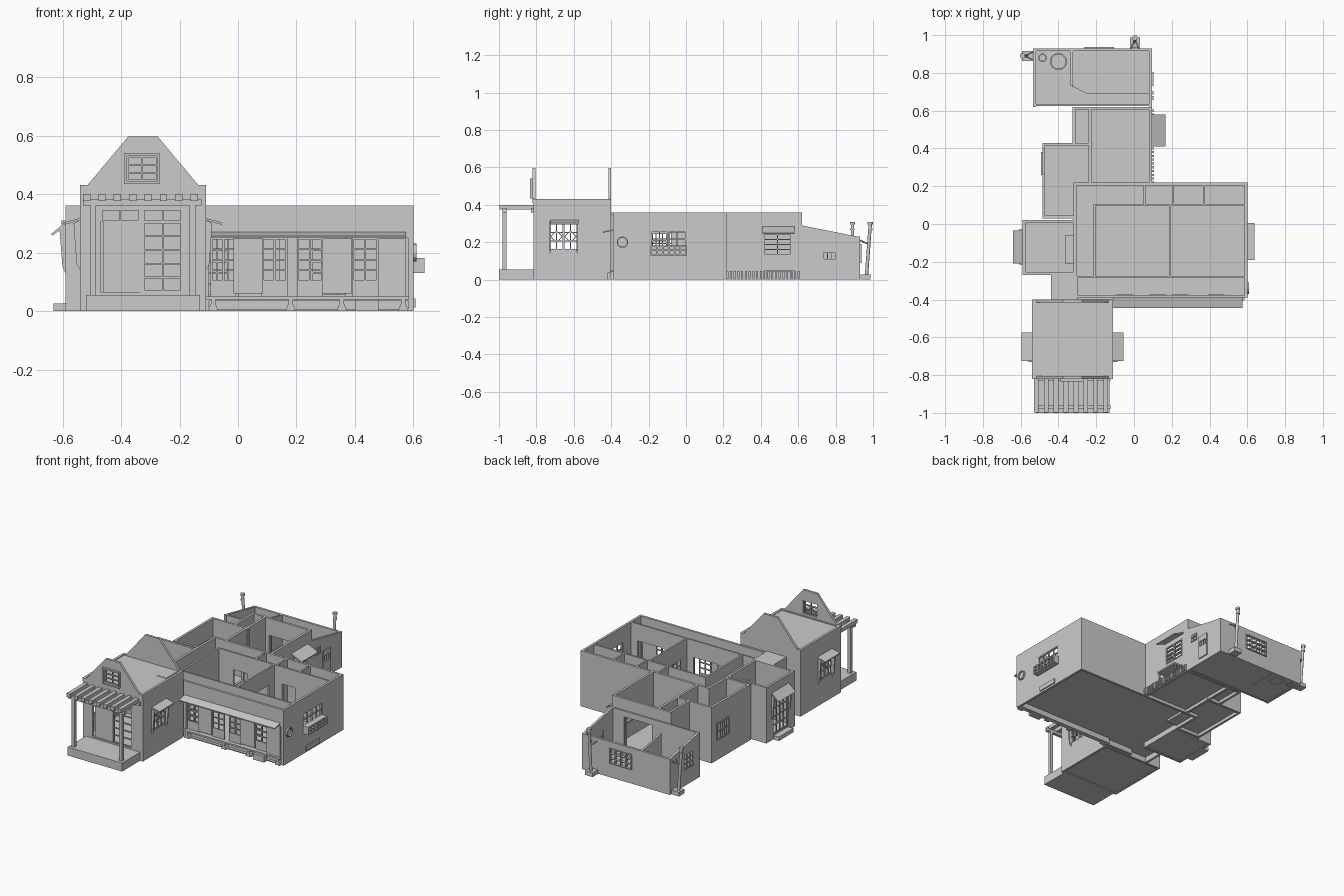
import bpy, bmesh, math
from mathutils import Vector


def finish(name, bm):
    bmesh.ops.recalc_face_normals(bm, faces=bm.faces)
    me = bpy.data.meshes.new(name)
    bm.to_mesh(me)
    bm.free()
    ob = bpy.data.objects.new(name, me)
    bpy.context.collection.objects.link(ob)
    return ob


def prism(name, axis, pts, a0, a1):
    # extrude a 2D profile: axis x -> (y,z), y -> (x,z), z -> (x,y)
    place = {'x': lambda a, u, v: (a, u, v), 'y': lambda a, u, v: (u, a, v), 'z': lambda a, u, v: (u, v, a)}[axis]
    bm = bmesh.new()
    lo = [bm.verts.new(place(a0, *p)) for p in pts]
    hi = [bm.verts.new(place(a1, *p)) for p in pts]
    bm.faces.new(lo)
    bm.faces.new(hi)
    for i in range(len(pts)):
        j = (i + 1) % len(pts)
        bm.faces.new((lo[i], lo[j], hi[j], hi[i]))
    return finish(name, bm)


def box(name, x0, x1, y0, y1, z0, z1):
    return prism(name, 'z', [(x0, y0), (x1, y0), (x1, y1), (x0, y1)], z0, z1)


def wall(name, axis, p0, p1, a0, a1, z0, z1, holes=(), top=None):
    # wall running along 'axis', p0..p1 thick, with rectangular holes (a0,a1,z0,z1)
    us = sorted({a0, a1, *[h[0] for h in holes], *[h[1] for h in holes]})
    vs = sorted({z0, z1, *[h[2] for h in holes], *[h[3] for h in holes]})
    bm = bmesh.new()
    grid = {}

    def vert(u, v):
        if (u, v) not in grid:
            z = top(u) if top and v == z1 else v
            grid[u, v] = bm.verts.new((u, p0, z) if axis == 'x' else (p0, u, z))
        return grid[u, v]
    for ua, ub in zip(us, us[1:]):
        for va, vb in zip(vs, vs[1:]):
            cu, cv = (ua + ub) / 2, (va + vb) / 2
            if not any(h[0] < cu < h[1] and h[2] < cv < h[3] for h in holes):
                bm.faces.new((vert(ua, va), vert(ub, va), vert(ub, vb), vert(ua, vb)))
    ext = bmesh.ops.extrude_face_region(bm, geom=bm.faces[:])
    d = Vector((0, p1 - p0, 0)) if axis == 'x' else Vector((p1 - p0, 0, 0))
    bmesh.ops.translate(bm, vec=d, verts=[g for g in ext['geom'] if isinstance(g, bmesh.types.BMVert)])
    return finish(name, bm)


def lattice(name, axis, p0, p1, a0, a1, z0, z1, n, m, bar=0.006):
    # window or door leaf with n x m open panes
    w, h = (a1 - a0 - bar) / n, (z1 - z0 - bar) / m
    us = [(a0 + bar + i * w, a0 + (i + 1) * w) for i in range(n)]
    vs = [(z0 + bar + j * h, z0 + (j + 1) * h) for j in range(m)]
    return wall(name, axis, p0, p1, a0, a1, z0, z1, [(*u, *v) for u in us for v in vs])


def rod(name, p, q, r, n=12):
    p, q = Vector(p), Vector(q)
    bm = bmesh.new()
    bmesh.ops.create_cone(bm, cap_ends=True, segments=n, radius1=r, radius2=r, depth=(q - p).length)
    bm.transform((q - p).to_track_quat('Z', 'Y').to_matrix().to_4x4())
    bmesh.ops.translate(bm, vec=(p + q) / 2, verts=bm.verts)
    return finish(name, bm)


def ring(name, c, axis, r, t, h, n=24):
    bm = bmesh.new()
    loops = [[bm.verts.new((rr * math.cos(i * math.tau / n), rr * math.sin(i * math.tau / n), z)) for i in range(n)]
             for rr, z in ((r, 0), (r, h), (r - t, h), (r - t, 0))]
    for k in range(4):
        for i in range(n):
            a, b = loops[k], loops[(k + 1) % 4]
            bm.faces.new((a[i], a[(i + 1) % n], b[(i + 1) % n], b[i]))
    ob = finish(name, bm)
    ob.location, ob.rotation_euler = c, (0, math.pi / 2 if axis == 'x' else 0, 0)
    return ob


T = 0.015
# front hall: walls, attic floor and gables
side_win = (-0.73, -0.58, 0.16, 0.30)
for s, x0, x1 in ((-1, -0.54, -0.54 + T), (1, -0.11 - T, -0.11)):
    out = x0 if s < 0 else x1
    wall('hall_side_wall', 'y', x0, x1, -0.81, -0.40, 0, 0.43, [side_win])
    for y in (-0.73, -0.655):
        lattice('hall_window', 'y', x0 + 0.003, x1 - 0.003, y, y + 0.075, 0.16, 0.30, 2, 3, 0.005)
        ring('hall_window_diamond', (x0 + 0.003, y + 0.0375, 0.23), 'x', 0.034, 0.006, 0.009, 4)
    prism('hall_window_awning', 'y', [(out, 0.31), (out + s * 0.055, 0.295), (out + s * 0.055, 0.303), (out, 0.318)], -0.725, -0.575)
    for y in (-0.73, -0.585):
        prism('awning_bracket', 'y', [(out, 0.14), (out + s * 0.012, 0.16), (out + s * 0.022, 0.30), (out, 0.31)], y, y + 0.008)
wall('hall_front_wall', 'x', -0.815, -0.80, -0.54, -0.11, 0, 0.43, [(-0.47, -0.19, 0.065, 0.35)])
wall('hall_back_wall', 'x', -0.415, -0.40, -0.54, -0.11, 0, 0.43, [(-0.42, -0.32, 0.06, 0.27)])
box('hall_floor', -0.53, -0.12, -0.81, -0.41, 0.005, 0.055)
box('attic_floor', -0.53, -0.12, -0.81, -0.41, 0.41, 0.425)
box('attic_hatch', -0.205, -0.135, -0.54, -0.425, 0.425, 0.428)
gable = [(-0.54, 0.43), (-0.515, 0.43), (-0.375, 0.597), (-0.275, 0.597), (-0.135, 0.43), (-0.11, 0.43)]
for y0, pierced in ((-0.82, True), (-0.415, False)):
    g = prism('hall_gable', 'y', [(-0.54, 0.41), *gable, (-0.11, 0.41)], y0, y0 + T)
    if pierced:
        cut = box('gable_cutter', -0.38, -0.275, -0.85, -0.78, 0.443, 0.53)
        mod = g.modifiers.new('window', 'BOOLEAN')
        mod.object, mod.operation, mod.solver = cut, 'DIFFERENCE', 'EXACT'
        bpy.context.view_layer.objects.active = g
        bpy.ops.object.modifier_apply(modifier=mod.name)
        bpy.data.objects.remove(cut)
wall('gable_window_frame', 'x', -0.833, -0.815, -0.39, -0.268, 0.435, 0.54, [(-0.38, -0.275, 0.443, 0.53)])
lattice('gable_window', 'x', -0.818, -0.808, -0.38, -0.275, 0.443, 0.53, 2, 3)
# front door with transom
for x in (-0.47, -0.325):
    lattice('door_transom', 'x', -0.811, -0.803, x, x + 0.135, 0.305, 0.35, 2, 1)
box('door_panel', -0.46, -0.335, -0.808, -0.803, 0.065, 0.305)
lattice('glass_door', 'x', -0.811, -0.803, -0.325, -0.19, 0.065, 0.305, 2, 5)
box('door_post', -0.335, -0.325, -0.812, -0.802, 0.065, 0.35)
# porch and pergola
box('porch_base', -0.52, -0.13, -1.0, -0.81, 0, 0.055)
for x in (-0.505, -0.165):
    box('porch_post', x, x + 0.02, -0.98, -0.96, 0.055, 0.365)
for y in (-0.98, -0.83):
    box('pergola_beam', -0.53, -0.125, y, y + 0.02, 0.36, 0.382)
for i in range(8):
    x = -0.53 + i * 0.0525
    box('pergola_rafter', x, x + 0.025, -0.998, -0.81, 0.376, 0.4)

# corridor between hall and main house
wall('corridor_wall', 'y', -0.44, -0.425, -0.40, -0.27, 0, 0.36)
box('corridor_roof', -0.44, -0.30, -0.40, -0.27, 0.348, 0.36)
box('corridor_floor', -0.43, -0.11, -0.40, -0.27, 0.035, 0.05)
# side entry
door = (-0.2, -0.05, 0.03, 0.25)
wall('entry_outer_wall', 'y', -0.59, -0.575, -0.27, 0.02, 0, 0.36, [door])
lattice('entry_door', 'y', -0.586, -0.58, *door, 4, 4)
for y in (-0.27, 0.005):
    wall('entry_side_wall', 'x', y, y + T, -0.59, -0.32, 0, 0.36)
box('entry_floor', -0.58, -0.32, -0.26, 0.01, 0.003, 0.015)
box('entry_inner_step', -0.365, -0.315, -0.21, -0.06, 0.015, 0.035)
box('entry_outer_step', -0.63, -0.59, -0.2, -0.05, 0, 0.025)
prism('entry_canopy', 'y', [(-0.59, 0.305), (-0.64, 0.262), (-0.635, 0.258), (-0.59, 0.29)], -0.21, -0.035)
for y in (-0.215, -0.04):
    prism('entry_bracket', 'y', [(-0.59, 0.13), (-0.60, 0.15), (-0.61, 0.275), (-0.59, 0.30)], y, y + 0.01)

# main house shell
wall('main_right_wall', 'y', 0.585, 0.6, -0.39, 0.22, 0, 0.36, [(-0.19, 0.0, 0.175, 0.26)])
lattice('main_right_window', 'y', 0.588, 0.598, -0.19, 0.0, 0.175, 0.26, 4, 2)
wall('main_back_wall', 'x', 0.205, 0.22, -0.32, 0.6, 0, 0.36, [(-0.2, -0.1, 0.05, 0.25)])
wall('main_left_wall', 'y', -0.32, -0.305, -0.27, 0.22, 0, 0.36, [(-0.2, -0.06, 0.05, 0.26)])
wall('main_front_wall', 'x', -0.39, -0.375, -0.30, 0.6, 0, 0.36, [(-0.1, 0.582, 0.0, 0.25)])
box('main_floor', -0.31, 0.59, -0.385, 0.21, 0.035, 0.05)
lattice('window_box', 'y', 0.60, 0.637, -0.19, 0.005, 0.13, 0.182, 6, 2, 0.008)
box('window_box_floor', 0.6, 0.637, -0.19, 0.005, 0.13, 0.138)
ring('round_window', (0.598, -0.34, 0.2), 'x', 0.03, 0.006, 0.012)
box('wall_vent', 0.6, 0.607, -0.165, -0.03, 0.012, 0.042)
# veranda: ledge, feet, glass doors, awning
box('veranda_ledge', -0.11, 0.585, -0.405, -0.27, 0.04, 0.05)
box('ground_sill', -0.11, 0.585, -0.39, -0.37, 0, 0.006)
wall('veranda_skirt', 'x', -0.372, -0.362, -0.11, 0.585, 0, 0.04)
for x in (-0.085, 0.18, 0.355, 0.565):
    prism('veranda_foot', 'y', [(x - 0.018, 0), (x + 0.018, 0), (x + 0.008, 0.025), (x + 0.008, 0.04), (x - 0.008, 0.04), (x - 0.008, 0.025)], -0.405, -0.375)
box('stepping_stone', 0.4, 0.48, -0.42, -0.39, 0, 0.038)
prism('veranda_awning', 'x', [(-0.39, 0.262), (-0.445, 0.25), (-0.445, 0.256), (-0.39, 0.27)], -0.11, 0.575)
for x in (-0.09, 0.085, 0.205, 0.395):
    wall('glass_door_lower', 'x', -0.38, -0.372, x - 0.004, x + 0.084, 0.05, 0.10)
    lattice('glass_door_upper', 'x', -0.38, -0.372, x - 0.004, x + 0.084, 0.1, 0.25, 2, 4)
for x0, x1, z in ((-0.015, 0.085, 0.06), (0.289, 0.39, 0.06), (0.479, 0.575, 0.05)):
    box('sliding_shutter', x0, x1, -0.39, -0.378, z, 0.248)
# interior partitions
wall('veranda_inner_wall', 'x', -0.285, -0.275, -0.30, 0.585, 0.05, 0.36,
     [(-0.15, 0.14, 0.05, 0.25), (0.25, 0.54, 0.05, 0.25)])
for x in (-0.15, 0.25):
    lattice('paper_screen', 'x', -0.282, -0.278, x, x + 0.12, 0.05, 0.25, 3, 5)
wall('rear_rooms_wall', 'x', 0.095, 0.107, -0.215, 0.585, 0.05, 0.36, [(-0.1, 0.0, 0.05, 0.25), (0.25, 0.34, 0.05, 0.25)])
wall('room_divider', 'y', 0.185, 0.195, -0.275, 0.095, 0.05, 0.36, [(-0.22, 0.04, 0.05, 0.25)])
lattice('divider_screen', 'y', 0.188, 0.192, -0.22, -0.1, 0.05, 0.25, 3, 5)
wall('left_room_wall', 'y', -0.215, -0.203, -0.275, 0.107, 0.05, 0.36, [(-0.2, -0.08, 0.05, 0.25)])
for x in (0.05, 0.2, 0.365):
    wall('closet_wall', 'y', x, x + 0.01, 0.107, 0.205, 0.05, 0.36)

# left annex
annex_win = (0.26, 0.38, 0.13, 0.24)
wall('annex_left_wall', 'y', -0.485, -0.47, 0.03, 0.43, 0, 0.36, [annex_win])
lattice('annex_window', 'y', -0.492, -0.475, *annex_win, 5, 2)
for y, x1 in ((0.03, -0.32), (0.415, -0.22)):
    wall('annex_end_wall', 'x', y, y + T, -0.485, x1, 0, 0.36)
box('annex_floor', -0.48, -0.23, 0.035, 0.42, 0.02, 0.035)

# rear wing
wing_win = (0.415, 0.565, 0.13, 0.245)
wall('wing_right_wall', 'y', 0.08, 0.095, 0.22, 0.62, 0, 0.36, [wing_win])
lattice('wing_window', 'y', 0.083, 0.099, *wing_win, 2, 4)
prism('wing_awning', 'y', [(0.095, 0.275), (0.168, 0.243), (0.168, 0.25), (0.095, 0.285)], 0.41, 0.58)
box('wing_deck', 0.095, 0.168, 0.42, 0.58, 0.04, 0.05)
for y in (0.42, 0.57):
    box('deck_leg', 0.15, 0.16, y, y + 0.01, 0, 0.04)
for i in range(20):
    box('wall_slat', 0.095, 0.105, 0.215 + i * 0.02, 0.226 + i * 0.02, 0.005, 0.045)
wall('wing_left_wall', 'y', -0.325, -0.31, 0.43, 0.62, 0, 0.36)
wall('wing_inner_wall', 'y', -0.24, -0.225, 0.22, 0.62, 0, 0.36, [(0.28, 0.38, 0.04, 0.25)])
wall('wing_back_wall', 'x', 0.605, 0.62, -0.325, 0.095, 0, 0.36, [(-0.2, 0.0, 0.03, 0.25)])
box('wing_floor', -0.315, 0.085, 0.215, 0.61, 0.02, 0.035)

# rear kitchen with falling wall tops
fall = lambda y: 0.29 - 0.2 * (y - 0.62)
k_door = (0.73, 0.805, 0.03, 0.18)
wall('kitchen_right_wall', 'y', 0.08, 0.095, 0.62, 0.93, 0, 0.228, [k_door], fall)
wall('kitchen_door', 'y', 0.084, 0.102, *k_door, [(y, y + 0.018, 0.11, 0.145) for y in (0.737, 0.758, 0.779)])
for y in (0.657, 0.685):
    for z in (0.178, 0.204):
        box('kitchen_vent', 0.095, 0.102, y, y + 0.02, z, z + 0.02)
left_win = (0.68, 0.78, 0.1, 0.2)
wall('kitchen_left_wall', 'y', -0.535, -0.52, 0.62, 0.93, 0, 0.228, [left_win], fall)
lattice('kitchen_left_window', 'y', -0.532, -0.523, *left_win, 3, 3)
back_win = (-0.265, -0.105, 0.09, 0.19)
wall('kitchen_back_wall', 'x', 0.915, 0.93, -0.535, 0.095, 0, 0.23, [back_win])
lattice('kitchen_back_window', 'x', 0.918, 0.937, *back_win, 4, 3)
wall('kitchen_front_wall', 'x', 0.625, 0.635, -0.535, 0.095, 0, 0.288, [(-0.2, 0.0, 0.03, 0.25)])
wall('kitchen_partition', 'y', -0.335, -0.323, 0.73, 0.92, 0, 0.225, (), fall)
box('kitchen_floor', -0.53, 0.09, 0.63, 0.92, 0.003, 0.015)
prism('kitchen_raised_floor', 'z', [(-0.33, 0.73), (-0.25, 0.69), (0.085, 0.69), (0.085, 0.92), (-0.33, 0.92)], 0.015, 0.035)
for x, y, r in ((-0.485, 0.88, 0.023), (-0.4, 0.86, 0.045)):
    ring('cooking_pot', (x, y, 0.0), 'z', r, 0.007, 0.09)
    rod('pot_bottom', (x, y, 0.004), (x, y, 0.02), r - 0.005, 24)
# vent pipes outside the kitchen: wall point and outward direction
for p, d in ((Vector((0.005, 0.93, 0)), Vector((0, 1, 0))), (Vector((-0.535, 0.89, 0)), Vector((-1, 0, 0)))):
    up = Vector((0, 0, 1))
    b = p + d * 0.03
    box('pipe_base', b.x - 0.027, b.x + 0.027, b.y - 0.027, b.y + 0.027, 0, 0.027)
    foot, head = p + d * 0.035 + up * 0.02, p + d * 0.055 + up * 0.295
    rod('vent_pipe', foot, head, 0.009)
    rod('pipe_cap', head, head + up * 0.014, 0.014)
    rod('pipe_collar', head - up * 0.03, head - up * 0.022, 0.012)
    side = d.cross(up) * 0.02
    for s in (-1, 1):
        rod('pipe_brace', p + side * s + up * 0.21, p + d * 0.048 + up * 0.19, 0.004, 6)
